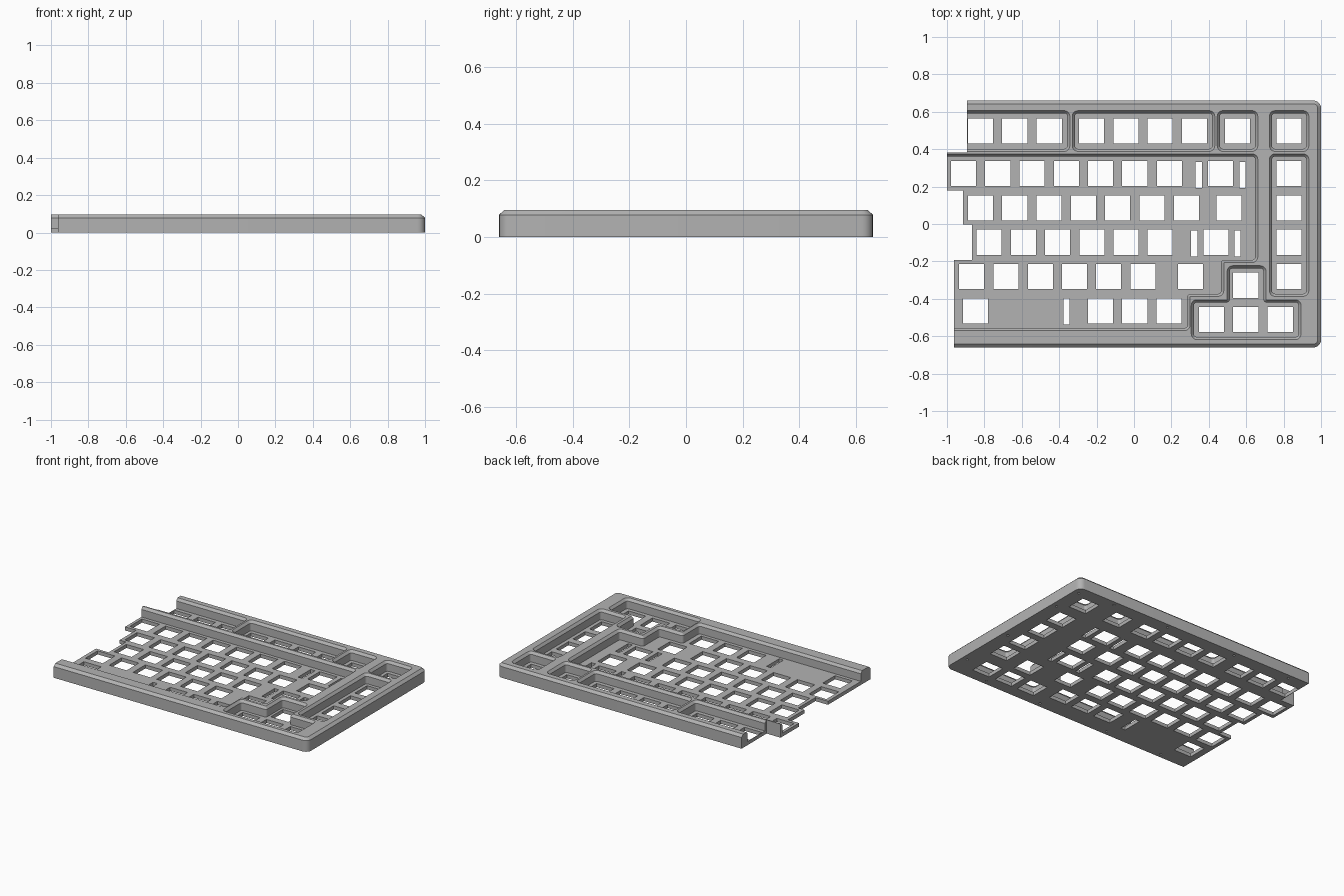
import bpy, bmesh, math
from mathutils import Vector

if "Cube" in bpy.data.objects:
    bpy.data.objects.remove(bpy.data.objects["Cube"])

PLATE, SHOULDER, TOP = 0.025, 0.078, 0.095
KEY = 0.135          # switch opening
ROWS = {             # row centre y: opening centres x
    0.497: (-.821, -.637, -.453, -.227, -.043, .139, .323, .553, .829),
    0.270: (-.912, -.729, -.545, -.361, -.179, .004, .190, .463, .829),
    0.086: (-.821, -.638, -.454, -.270, -.088, .096, .281, .508, .829),
    -0.098: (-.775, -.591, -.409, -.225, -.043, .139, .439, .829),
    -0.281: (-.869, -.685, -.500, -.318, -.136, .048, .302, .829),
    -0.327: (.597,),
    -0.465: (-.847, -.179, .004, .187),
    -0.510: (.414, .597, .782),
}
STABILISERS = [(.347, .262), (.580, .262), (.323, -.104), (.553, -.104), (-.361, -.468)]


def rounded_loop(poly, d, radius, steps=5):
    """Offset a counter-clockwise outline by d and round its corners."""
    out, n = [], len(poly)
    for i in range(n):
        p = Vector(poly[i])
        a = (p - Vector(poly[i - 1])).normalized()
        b = (Vector(poly[(i + 1) % n]) - p).normalized()
        turn = a.x * b.y - a.y * b.x
        p = p + d * (Vector((a.y, -a.x)) + Vector((b.y, -b.x)))
        r = max(radius + (d if turn > 0 else -d), 0.002)
        centre = p - a * r + b * r
        for k in range(steps + 1):
            t = k / steps * math.pi / 2
            out.append(centre + r * (a * math.sin(t) - b * math.cos(t)))
    return out


def loft(bm, loops):
    """Closed solid through a stack of (outline, z) loops."""
    rings = [[bm.verts.new((p[0], p[1], z)) for p in pts] for pts, z in loops]
    n = len(rings[0])
    for lo, hi in zip(rings, rings[1:]):
        for i in range(n):
            j = (i + 1) % n
            bm.faces.new((lo[i], lo[j], hi[j], hi[i]))
    bm.faces.new(rings[0][::-1])
    bm.faces.new(rings[-1])


def rect(x0, y0, x1, y1):
    return [(x0, y0), (x1, y0), (x1, y1), (x0, y1)]


def make(name, bm):
    bmesh.ops.recalc_face_normals(bm, faces=bm.faces[:])
    mesh = bpy.data.meshes.new(name)
    bm.to_mesh(mesh)
    bm.free()
    ob = bpy.data.objects.new(name, mesh)
    bpy.context.collection.objects.link(ob)
    return ob


def cut(target, cutter):
    mod = target.modifiers.new(cutter.name, 'BOOLEAN')
    mod.operation, mod.solver, mod.object = 'DIFFERENCE', 'EXACT', cutter
    bpy.context.view_layer.objects.active = target
    bpy.ops.object.modifier_apply(modifier=mod.name)
    bpy.data.objects.remove(cutter)


# Case block with a chamfered upper rim and rounded right corners
outer = rect(-1.3, -.66, 1.0, .66)
bm = bmesh.new()
side = rounded_loop(outer, 0, .04)
loft(bm, [(side, 0), (side, SHOULDER), (rounded_loop(outer, -.018, .04), TOP)])
case = make("keyboard_case", bm)

# Key wells, each flaring outward at the top
C = .014
wells = [
    rect(-1.5, .402, -.357, .592),
    rect(-.316, .402, .418, .592),
    rect(.459, .402, .648, .592),
    rect(.738, .402, .921, .592),
    rect(.738, -.373, .921, .361),
    [(-1.5, -.556), (.286, -.556), (.286, -.373), (.466, -.373),
     (.466, -.192), (.648, -.192), (.648, .361), (-1.5, .361)],
    [(.320, -.604), (.879, -.604), (.879, -.419), (.692, -.419),
     (.692, -.237), (.512, -.237), (.512, -.419), (.320, -.419)],
]
for outline in wells:
    bm = bmesh.new()
    wall = rounded_loop(outline, 0, .016)
    lip = rounded_loop(outline, C, .016)
    loft(bm, [(wall, PLATE), (wall, SHOULDER), (lip, TOP), (lip, .14)])
    cut(case, make("well_cutter", bm))

# Switch and stabiliser openings through the plate
bm = bmesh.new()
openings = [(x, y, KEY / 2, KEY / 2) for y, xs in ROWS.items() for x in xs]
openings += [(x, y, .017, .07) for x, y in STABILISERS]
for x, y, w, h in openings:
    loft(bm, [(rect(x - w, y - h, x + w, y + h), z) for z in (-.05, .06)])
cut(case, make("switch_cutter", bm))

# Small blind screw holes underneath
bm = bmesh.new()
screws = [(x, y) for x in (-.75, -.3, .25, .694) for y in (-.628, .628)]
screws += [(.96, y) for y in (-.5, -.1, .38, .6)]
for x, y in screws:
    ring = [(x + .008 * math.cos(k * math.pi / 5), y + .008 * math.sin(k * math.pi / 5))
            for k in range(10)]
    loft(bm, [(ring, -.03), (ring, .04)])
cut(case, make("screw_cutter", bm))

# Stepped split line along the left side
steps = [(-2, -1), (-.963, -1), (-.963, -.193), (-.866, -.193), (-.866, -.002),
         (-.914, -.002), (-.914, .18), (-1, .18), (-1, .383), (-.892, .383),
         (-.892, 1), (-2, 1)]
bm = bmesh.new()
loft(bm, [(steps, -.1), (steps, .3)])
cut(case, make("split_cutter", bm))

grey = bpy.data.materials.new("case grey")
grey.diffuse_color = (.45, .45, .45, 1)
grey.use_nodes = True
grey.node_tree.nodes["Principled BSDF"].inputs["Base Color"].default_value = grey.diffuse_color
case.data.materials.clear()
case.data.materials.append(grey)
for f in case.data.polygons:
    f.material_index = 0
bpy.ops.object.select_all(action='DESELECT')
case.select_set(True)
bpy.context.view_layer.objects.active = case
bpy.ops.object.shade_smooth_by_angle(angle=math.radians(25))
